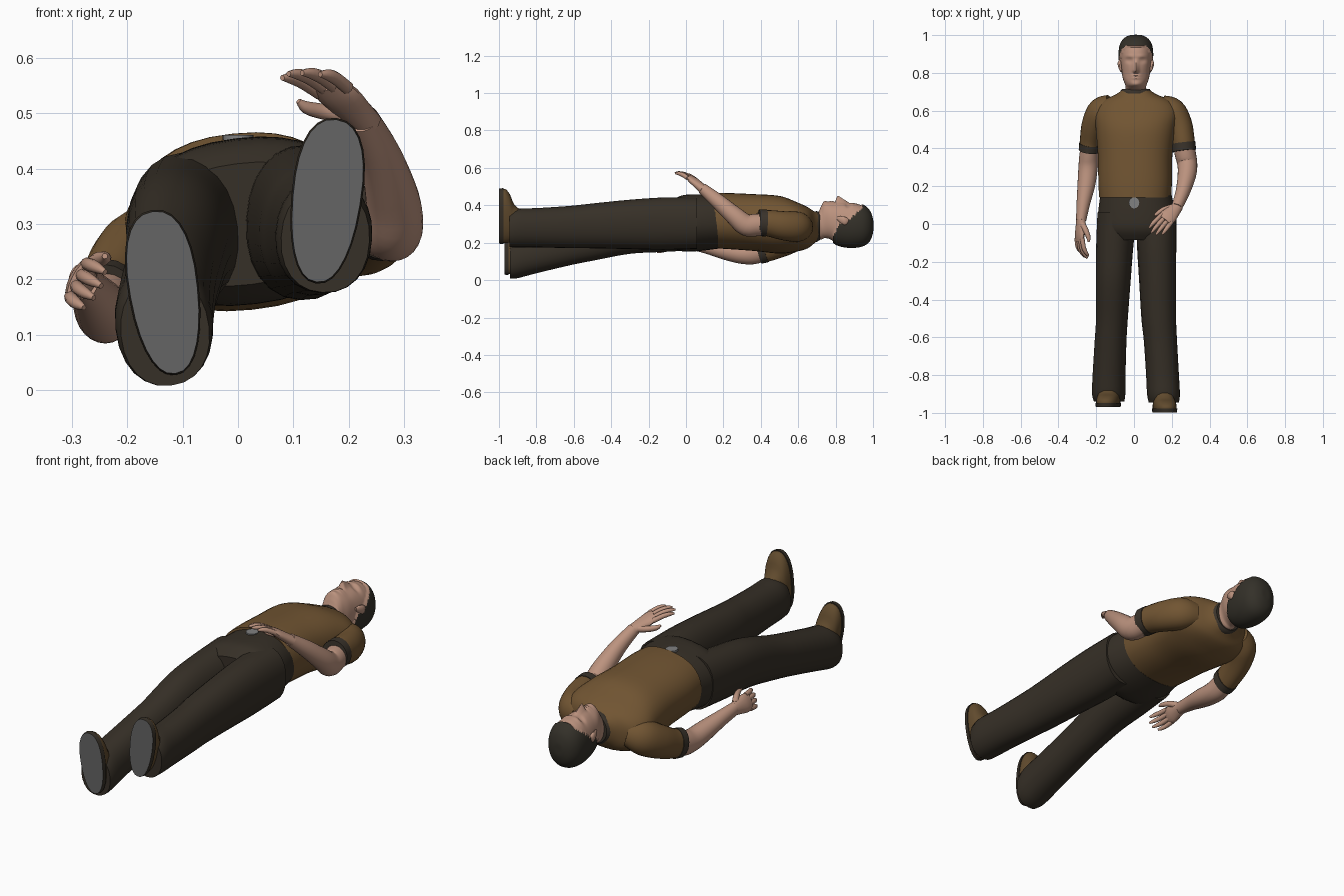
import bpy, bmesh, math
from mathutils import Vector as V


def mat(name, r, g, b):
    m = bpy.data.materials.new(name)
    m.diffuse_color = (r, g, b, 1)
    return m


SKIN = mat("skin", 0.50, 0.29, 0.21)
SHIRT = mat("shirt brown", 0.165, 0.09, 0.032)
PANTS = mat("trouser dark brown", 0.037, 0.029, 0.020)
TRIM = mat("shirt trim", 0.042, 0.033, 0.024)
HAIR = mat("hair", 0.034, 0.030, 0.022)
SOLE = mat("sole grey", 0.13, 0.13, 0.13)
SHOE = mat("shoe brown", 0.12, 0.07, 0.027)
METAL = mat("buckle grey", 0.22, 0.22, 0.22)


def spline(rows, steps):
    """Catmull-Rom through rows of numbers"""
    out = []
    for i in range(len(rows) - 1):
        p = [rows[max(0, min(len(rows) - 1, i + k))] for k in (-1, 0, 1, 2)]
        for s in range(steps):
            t = s / steps
            out.append([0.5 * (2 * b + (c - a) * t + (2 * a - 5 * b + 4 * c - d) * t * t
                               + (3 * b - a - 3 * c + d) * t ** 3) for a, b, c, d in zip(*p)])
    return out + [list(rows[-1])]


def tube(name, rows, mats, n=24, steps=4, flat=False, side=None, e=2.0, roll=0, taper=0):
    """Loft of rings; row = x, y, z, half width, half depth. flat: rings stay in the xz plane"""
    rows = spline(rows, steps) if steps > 1 else rows
    cen = [V(r[:3]) for r in rows]
    bm, rings = bmesh.new(), []
    cr, sr = math.cos(math.radians(roll)), math.sin(math.radians(roll))
    for i, r in enumerate(rows):
        if flat:
            sx, up = V((1, 0, 0)), V((0, 0, 1))
        else:
            t = (cen[min(i + 1, len(cen) - 1)] - cen[max(i - 1, 0)]).normalized()
            up = t.cross(side) if side else V((1, 0, 0.01)).cross(t)
            up.normalize()
            sx = up.cross(t)
        ring = []
        for k in range(n):
            a = 2 * math.pi * k / n
            c, s = math.cos(a), math.sin(a)
            v = math.copysign(abs(s) ** (2 / e), s)
            u = r[3] * math.copysign(abs(c) ** (2 / e), c) * (1 + taper * v)
            v *= r[4]
            ring.append(bm.verts.new(cen[i] + sx * (u * cr - v * sr) + up * (u * sr + v * cr)))
        rings.append(ring)
    for a, b in zip(rings, rings[1:]):
        for k in range(n):
            bm.faces.new((a[k], a[(k + 1) % n], b[(k + 1) % n], b[k]))
    bm.faces.new(rings[0])
    bm.faces.new(rings[-1])
    bmesh.ops.recalc_face_normals(bm, faces=bm.faces)
    me = bpy.data.meshes.new(name)
    bm.to_mesh(me)
    bm.free()
    ob = bpy.data.objects.new(name, me)
    bpy.context.collection.objects.link(ob)
    for m in (mats if isinstance(mats, (list, tuple)) else [mats]):
        me.materials.append(m)
    return ob


# torso
tube("shirt_body", [(.006, .14, .318, .190, .146), (.006, .22, .316, .195, .148),
     (.006, .36, .308, .197, .150), (.010, .50, .296, .212, .152), (.015, .59, .285, .222, .130),
     (.015, .65, .28, .185, .108), (.012, .685, .282, .11, .085), (.01, .71, .288, .072, .072)],
     SHIRT, 36, flat=True, e=2.3, roll=6)
tube("collar", [(.01, .69, .285, .086, .083), (.01, .703, .287, .082, .081),
                (.01, .716, .29, .071, .074)], TRIM, 28, flat=True)

# trousers
tube("trouser_hips", [(.010, .17, .312, .186, .142), (.014, .05, .306, .205, .150),
     (.014, -.03, .303, .203, .145), (.012, -.085, .30, .165, .11)], PANTS, 36, flat=True, e=2.3, roll=7)
tube("right_trouser_leg", [(-.088, .06, .295, .105, .135), (-.102, -.12, .28, .098, .130),
     (-.110, -.30, .262, .092, .122), (-.117, -.50, .213, .084, .110), (-.124, -.62, .185, .084, .106),
     (-.132, -.80, .142, .087, .106), (-.134, -.90, .118, .088, .108), (-.132, -.94, .105, .080, .098)],
     PANTS, flat=True, e=2.2, roll=6)
tube("left_trouser_leg", [(.118, .06, .305, .107, .138), (.120, -.12, .302, .104, .140),
     (.125, -.30, .298, .098, .132), (.131, -.50, .290, .092, .120), (.140, -.62, .284, .088, .113),
     (.151, -.80, .280, .087, .105), (.156, -.90, .279, .087, .104), (.158, -.945, .272, .080, .096)],
     PANTS, flat=True, e=2.2, roll=-3)
tube("belt_buckle", [(.0, .112, .452, .028, .030), (.0, .112, .461, .028, .030)], METAL, 16, 1,
     side=V((1, 0, 0)))

# shoes
for nm, x, y, z, roll in (("right", -.134, -.970, .176, 8), ("left", .160, -.999, .342, -7)):
    k = math.tan(math.radians(roll))
    tube(nm + "_shoe_upper", [(x, y + .012, z, .060, .145), (x, y + .035, z, .060, .145),
         (x + .01 * k, y + .058, z - .012, .057, .128), (x + .03 * k, y + .080, z - .035, .052, .100),
         (x + .05 * k, y + .13, z - .055, .048, .075)], SHOE, 28, 3, flat=True, e=2.3, roll=roll, taper=.10)
    ob = tube(nm + "_shoe_sole", [(x, y, z, .061, .148), (x, y + .022, z, .064, .151)],
              (PANTS, SOLE), 28, 1, flat=True, e=2.3, roll=roll, taper=.10)
    for p in ob.data.polygons:
        p.material_index = int(p.normal.y < -.9)

# sleeves, cuffs and arms
ARMS = {
    "right": dict(
        sleeve=[(-.12, .635, .27, .05, .06), (-.175, .60, .25, .068, .082), (-.212, .53, .212, .064, .08),
                (-.230, .45, .175, .056, .071), (-.236, .40, .160, .053, .068)],
        cuff=[(-.233, .425, .166, .057, .072), (-.237, .388, .157, .056, .071)],
        arm=[(-.225, .47, .178, .045, .055), (-.238, .37, .147, .050, .060), (-.243, .30, .140, .051, .053),
             (-.252, .21, .156, .047, .047), (-.268, .11, .180, .036, .038), (-.280, .02, .197, .027, .033)]),
    "left": dict(
        sleeve=[(.14, .635, .285, .05, .06), (.20, .60, .285, .070, .080), (.240, .53, .290, .067, .078),
                (.257, .45, .303, .063, .071), (.262, .41, .306, .061, .068)],
        cuff=[(.259, .43, .305, .066, .072), (.264, .388, .307, .065, .071)],
        arm=[(.255, .47, .302, .052, .056), (.270, .38, .295, .056, .060), (.282, .32, .295, .053, .058),
             (.280, .26, .343, .049, .050), (.258, .17, .422, .038, .040), (.226, .088, .490, .029, .029)]),
}
for nm, a in ARMS.items():
    tube(nm + "_sleeve", a["sleeve"], SHIRT)
    tube(nm + "_cuff", a["cuff"], TRIM, 24, 1)
    tube(nm + "_arm", a["arm"], SKIN)


# hands
def hand(nm, w, d, s, pn, curl):
    """wrist point, finger direction, thumb side, palm normal"""
    w, d, s, pn = V(w), V(d).normalized(), V(s), V(pn)
    s = (s - d * s.dot(d)).normalized()
    pn = (pn - d * pn.dot(d) - s * pn.dot(s)).normalized()

    def row(p, a, b):
        return (*p, a, b)
    tube(nm + "_palm", [row(w - d * .02, .028, .025), row(w + d * .03, .037, .022),
         row(w + d * .075, .044, .019), row(w + d * .108, .038, .012)], SKIN, 16, 3, side=s)
    for i, ln in enumerate((.092, .104, .098, .078)):
        sp = s * (.033 - .022 * i)
        p = w + d * .09 + sp
        q = p + (d + sp * 2 + pn * curl * .4).normalized() * ln * .5
        r = q + (d + sp * 2 + pn * curl).normalized() * ln * .35
        t = r + (d + pn * curl * 1.8).normalized() * ln * .27
        tube(f"{nm}_finger_{i + 1}", [row(p, .012, .012), row(q, .012, .012), row(r, .010, .010),
             row(t, .005, .005)], SKIN, 10, 3, side=s)
    p = w + d * .015 + s * .02
    q = p + d * .035 + s * .026 + pn * .012
    r = q + d * .035 + s * .012 + pn * .012
    tube(nm + "_thumb", [row(p, .017, .017), row(q, .015, .014), row(r, .012, .011),
         row(r + d * .022 + s * .003, .005, .005)], SKIN, 10, 3, side=pn)


hand("right_hand", (-.281, .015, .198), (-.08, -1, .0), (.45, 0, .9), (.9, 0, -.45), .55)
hand("left_hand", (.224, .085, .492), (-.56, -.60, .54), (-.55, .75, -.3), (-.5, -.1, -.8), .35)

# head with face shaping and hair
head = tube("head", [(.01, .65, .283, .060, .062), (.01, .70, .288, .060, .066), (.01, .722, .305, .054, .088),
            (.01, .74, .320, .058, .096), (.01, .77, .319, .069, .100), (.01, .81, .305, .076, .112),
            (.01, .86, .297, .082, .116), (.01, .91, .295, .084, .114), (.01, .95, .292, .077, .101),
            (.01, .978, .29, .057, .075), (.01, .992, .29, .028, .036), (.01, .994, .29, .004, .005)],
            (SKIN, HAIR), 64, 7, flat=True, e=2.15)


def bump(dx, dy, wx, wy):
    return math.exp(-(dx / wx) ** 2 - (dy / wy) ** 2)


me = head.data
for v in me.vertices:
    x, y, z = abs(v.co.x - .01), v.co.y, v.co.z
    if z > .34:
        slope = max(0, min(1, (.875 - y) / .06)) * max(0, min(1, (y - .798) / .010))
        v.co.z += .034 * math.exp(-(x / .013) ** 2) * slope                      # nose
        v.co.z -= .013 * bump(x - .034, y - .866, .017, .011)                    # eye sockets
        v.co.z += .006 * bump(x - .034, y - .866, .010, .005)                    # eyelids
        v.co.z += .005 * bump(x - .030, y - .888, .025, .009)                    # brow
        v.co.z += .006 * bump(x, y - .786, .022, .005) + .006 * bump(x, y - .772, .020, .005)  # lips
        v.co.z += .006 * bump(x, y - .738, .022, .014)                           # chin
        v.co.z -= .004 * bump(x - .045, y - .79, .018, .03)                      # cheeks
hairy = set()
for p in me.polygons:
    y, z = p.center.y, p.center.z
    if y > .938 or (y > .79 + max(0, z - .23) * .5 and z < .30 + max(0, y - .85) * .9):
        p.material_index = 1
        hairy.update(p.vertices)
for i in hairy:
    v = me.vertices[i]
    v.co += (v.co - V((.01, .88, .295))).normalized() * .008

# ears
for nm, sg in (("right", -1), ("left", 1)):
    x = .01 + sg * .078
    tube(nm + "_ear", [(x, .808, .330, .005, .008), (x + sg * .004, .825, .324, .009, .018),
         (x + sg * .008, .85, .316, .011, .023), (x + sg * .006, .868, .316, .006, .012)],
         SKIN, 14, 3, flat=True)

bpy.ops.object.select_all(action='SELECT')
bpy.context.view_layer.objects.active = head
bpy.ops.object.shade_smooth_by_angle(angle=math.radians(45))
